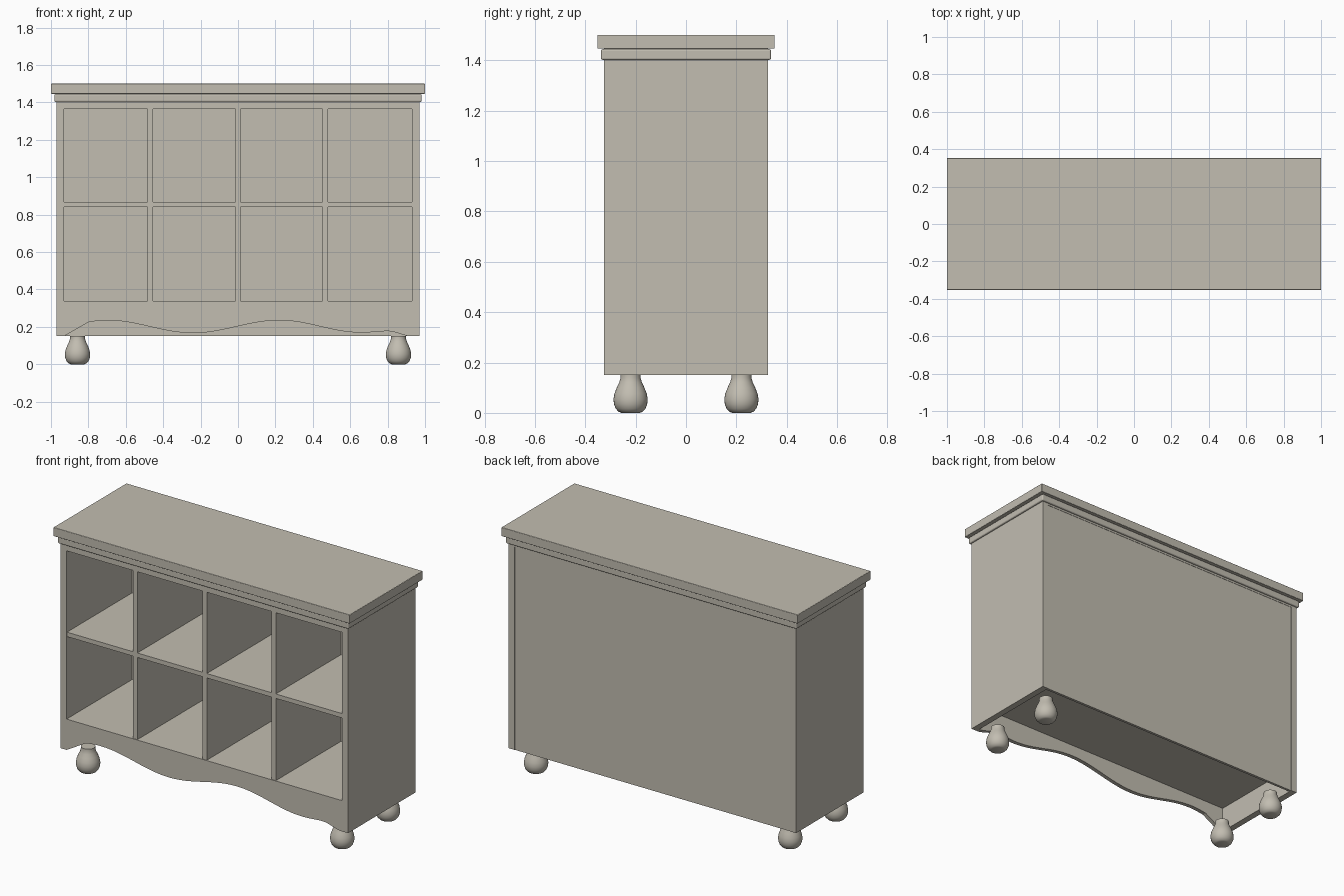
import bpy, bmesh, math

default = bpy.data.objects.get("Cube")
if default:
    bpy.data.objects.remove(default, do_unlink=True)

# One painted finish for everything
COLOR = (0.54, 0.51, 0.44, 1.0)
paint = bpy.data.materials.new("warm grey paint")
paint.diffuse_color = COLOR
paint.use_nodes = True
bsdf = paint.node_tree.nodes["Principled BSDF"]
bsdf.inputs["Base Color"].default_value = COLOR
bsdf.inputs["Roughness"].default_value = 0.6


def finish(name, bm):
    bmesh.ops.recalc_face_normals(bm, faces=bm.faces)
    mesh = bpy.data.meshes.new(name)
    bm.to_mesh(mesh)
    bm.free()
    obj = bpy.data.objects.new(name, mesh)
    bpy.context.collection.objects.link(obj)
    mesh.materials.append(paint)
    return obj


def box(name, x, y, z, bevel=0.0):
    """Box from (min, max) ranges, with optional rounded edges."""
    bm = bmesh.new()
    bmesh.ops.create_cube(bm, size=1)
    for v in bm.verts:
        for i, (lo, hi) in enumerate((x, y, z)):
            v.co[i] = lo if v.co[i] < 0 else hi
    if bevel:
        bmesh.ops.bevel(bm, geom=bm.edges[:], offset=bevel, segments=3,
                        profile=0.5, affect='EDGES')
    return finish(name, bm)


W, IN, D = 0.97, 0.93, 0.325      # outer half width, inner half width, half depth
BACK = D - 0.018                  # inner face of the back panel
FRONT = -D + 0.004                # slightly set back shelf fronts

# Worktop and the moulding below it
box("top_board", (-1, 1), (-0.352, 0.352), (1.446, 1.5), 0.003)
box("top_moulding", (-0.982, 0.982), (-0.338, 0.338), (1.402, 1.444), 0.007)
box("moulding_core", (-W, W), (-D, D), (1.39, 1.45))

# Case
for side, s in (("left", 1), ("right", -1)):
    box(side + "_side", tuple(sorted((s * IN, s * W))), (-D, D), (0.15, 1.402))
box("back_panel", (-IN, IN), (BACK, D - 0.002), (0.15, 1.40))
box("top_rail", (-IN, IN), (-D, BACK), (1.365, 1.40))
box("bottom_shelf", (-IN, IN), (-D, BACK), (0.305, 0.338))
box("middle_shelf", (-IN, IN), (FRONT, BACK), (0.84, 0.867))

# Dividers, in two rows
for i, x in enumerate((-0.469, 0.0, 0.466)):
    for row, z in (("lower", (0.338, 0.84)), ("upper", (0.867, 1.365))):
        box(f"{row}_divider_{i + 1}", (x - 0.014, x + 0.014), (FRONT, BACK), z)

# Scalloped apron: eased wave between its high and low points
WAVE = [(-0.93, 0.15), (-0.80, 0.225), (-0.70, 0.235), (-0.24, 0.167),
        (0.22, 0.235), (0.66, 0.169), (0.80, 0.177), (0.93, 0.15)]
edge = [WAVE[0]]
for (x0, z0), (x1, z1) in zip(WAVE, WAVE[1:]):
    for k in range(1, 13):
        t = k / 12
        ease = t if x1 < -0.75 else (1 - math.cos(math.pi * t)) / 2
        if x1 == -0.70:
            ease = math.sin(math.pi * t / 2)
        edge.append((x0 + (x1 - x0) * t, z0 + (z1 - z0) * ease))
bm = bmesh.new()
low = [bm.verts.new((x, -D, z)) for x, z in edge]
high = [bm.verts.new((x, -D, 0.305)) for x, z in edge]
for i in range(len(edge) - 1):
    bm.faces.new((low[i], low[i + 1], high[i + 1], high[i]))
ext = bmesh.ops.extrude_face_region(bm, geom=bm.faces[:])
bmesh.ops.translate(bm, vec=(0, 0.025, 0),
                    verts=[g for g in ext["geom"] if isinstance(g, bmesh.types.BMVert)])
finish("apron", bm)

# Turned bun feet
FOOT = [(0.0, 0.0), (0.036, 0.0), (0.047, 0.004), (0.059, 0.017), (0.066, 0.035),
        (0.068, 0.055), (0.064, 0.077), (0.055, 0.100), (0.045, 0.121),
        (0.040, 0.138), (0.040, 0.152), (0.0, 0.152)]
for name, fx, fy in (("front_left", 1, -1), ("front_right", -1, -1),
                     ("back_left", 1, 1), ("back_right", -1, 1)):
    bm = bmesh.new()
    verts = [bm.verts.new((r, 0, z)) for r, z in FOOT]
    edges = [bm.edges.new(p) for p in zip(verts, verts[1:])]
    bmesh.ops.spin(bm, geom=verts + edges, cent=(0, 0, 0), axis=(0, 0, 1),
                   angle=2 * math.pi, steps=32)
    bmesh.ops.remove_doubles(bm, verts=bm.verts, dist=0.0001)
    foot = finish(name + "_foot", bm)
    foot.location = (fx * 0.858, fy * 0.22, 0)
    bpy.ops.object.select_all(action='DESELECT')
    foot.select_set(True)
    bpy.context.view_layer.objects.active = foot
    bpy.ops.object.shade_smooth_by_angle(angle=math.radians(35))
